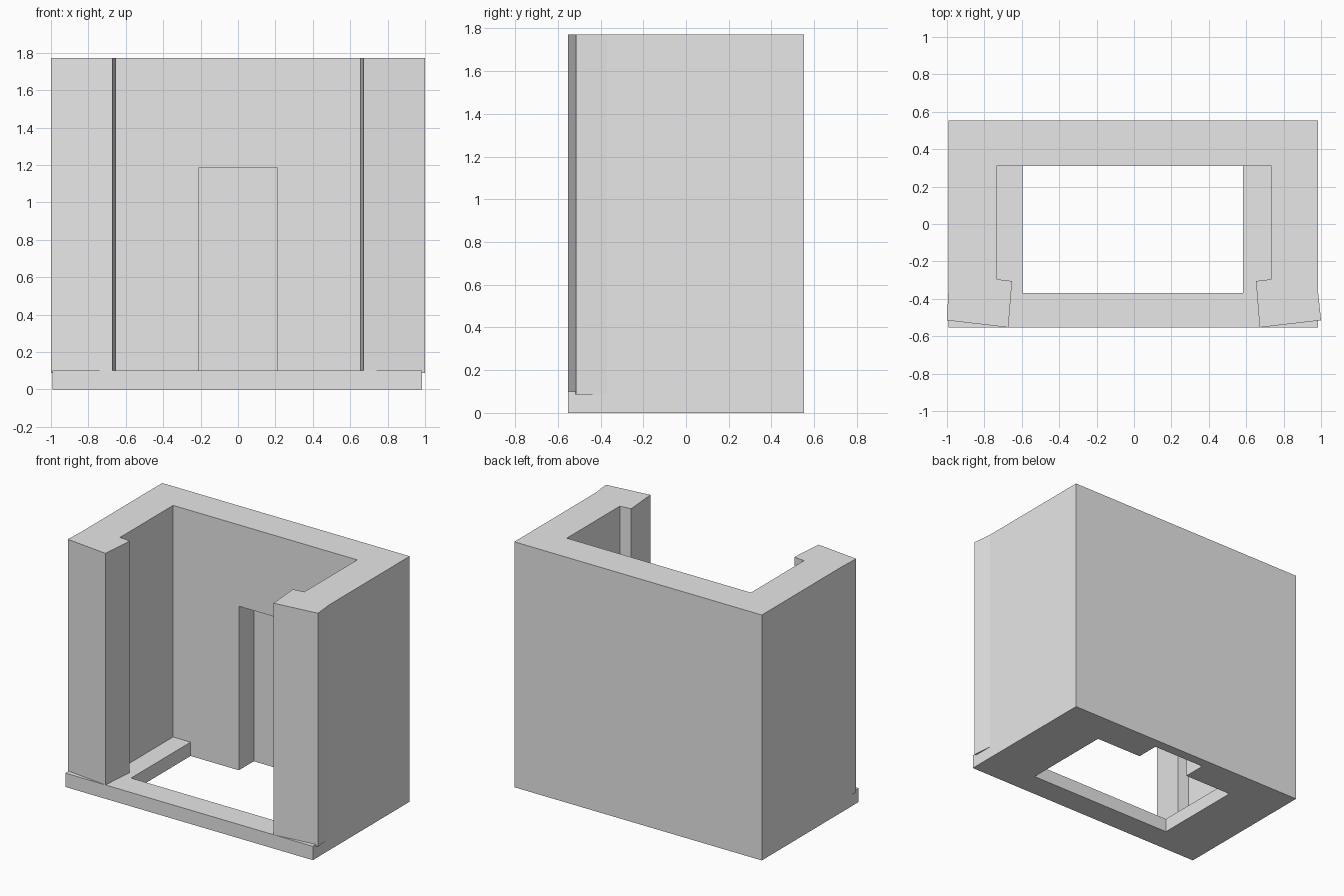
import bpy
import bmesh

old = bpy.data.objects.get("Cube")
if old:
    bpy.data.objects.remove(old, do_unlink=True)

# Single plain grey
grey = bpy.data.materials.new("plain_grey")
grey.use_nodes = True
colour = (0.8, 0.8, 0.8, 1.0)
grey.diffuse_color = colour
grey.node_tree.nodes["Principled BSDF"].inputs["Base Color"].default_value = colour


def prism(name, outline, bottom, top):
    """Extrude a plan outline between two heights."""
    bm = bmesh.new()
    face = bm.faces.new([bm.verts.new((x, y, bottom)) for x, y in outline])
    extruded = bmesh.ops.extrude_face_region(bm, geom=[face])["geom"]
    for v in extruded:
        if isinstance(v, bmesh.types.BMVert):
            v.co.z = top
    bmesh.ops.recalc_face_normals(bm, faces=bm.faces)
    mesh = bpy.data.meshes.new(name)
    bm.to_mesh(mesh)
    bm.free()
    mesh.materials.append(grey)
    obj = bpy.data.objects.new(name, mesh)
    bpy.context.scene.collection.objects.link(obj)
    return obj


def rect(x0, x1, y0, y1):
    return [(x0, y0), (x1, y0), (x1, y1), (x0, y1)]


def cut(obj, outline, bottom, top):
    """Subtract a prism from an object and discard the cutter."""
    cutter = prism("cutter", outline, bottom, top)
    cutter.hide_render = True
    mod = obj.modifiers.new("cut", "BOOLEAN")
    mod.operation = "DIFFERENCE"
    mod.solver = "EXACT"
    mod.object = cutter
    bpy.context.view_layer.objects.active = obj
    bpy.ops.object.modifier_apply(modifier=mod.name)
    bpy.data.objects.remove(cutter, do_unlink=True)


LEFT, RIGHT = -0.993, 0.985
FRONT, BACK = -0.553, 0.553
INNER_BACK = 0.31
HEIGHT = 1.773

# Base plate with a rectangular floor opening
base = prism("base_plate", rect(LEFT, RIGHT, FRONT, BACK), 0, 0.1)
cut(base, rect(-0.596, 0.583, -0.369, INNER_BACK), -0.1, 0.3)

# Back wall, side walls and the slightly turned front pillars
half = [(0.985, -0.37), (1.0, -0.515), (0.672, -0.553),
        (0.652, -0.305), (0.736, -0.295), (0.736, INNER_BACK)]
right_half = [(RIGHT, BACK)] + half[::1]
left_half = [(-x, y) for x, y in reversed(half)]
left_half[-1] = (LEFT, -0.37)
outline = right_half + left_half + [(LEFT, BACK)]
walls = prism("walls_and_pillars", outline, 0.087, HEIGHT)

# Doorway niche in the back wall, running down through the base
niche = rect(-0.21, 0.21, 0.2, 0.48)
cut(walls, niche, -0.1, 1.185)
cut(base, niche, -0.1, 0.3)
